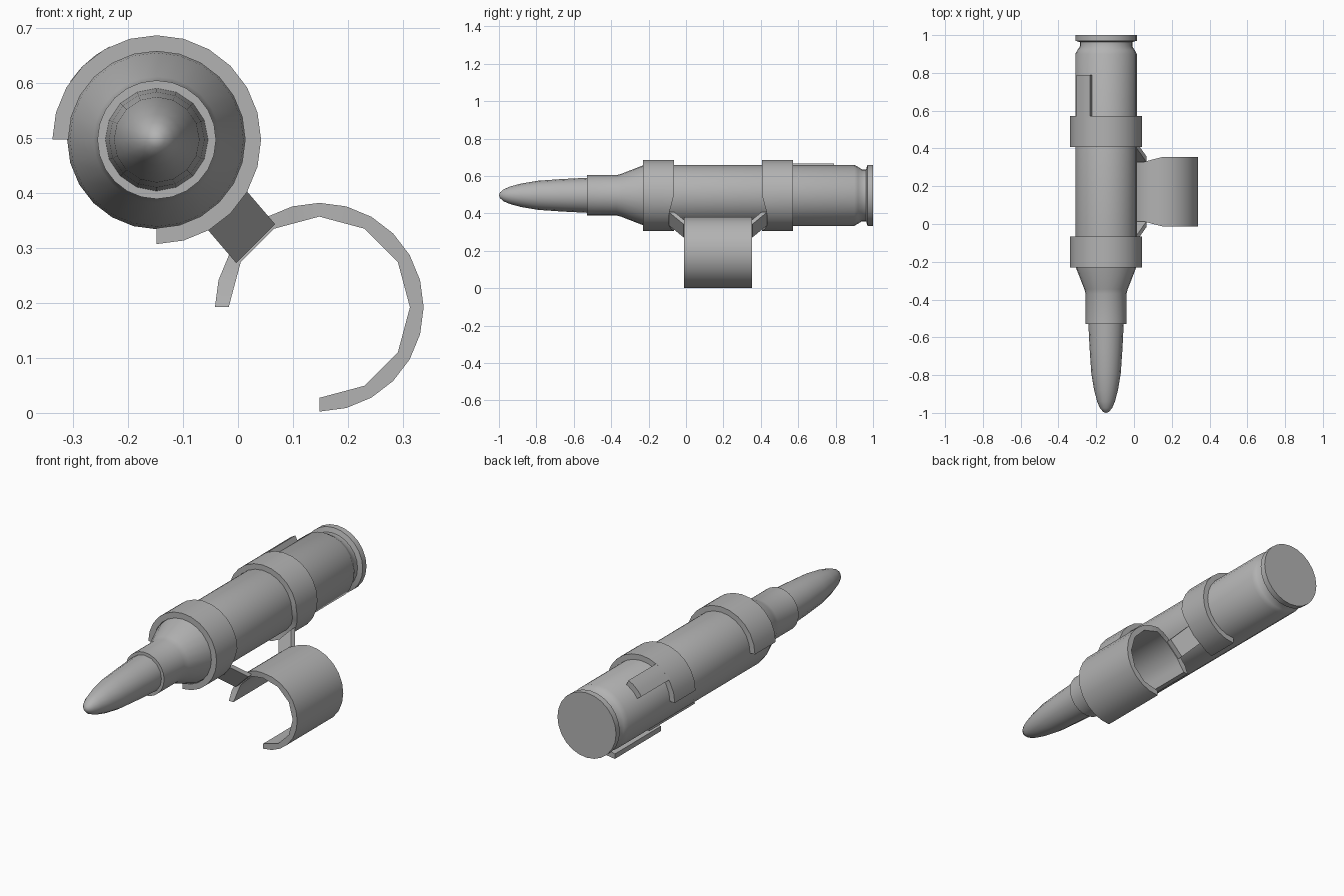
import bpy, bmesh, math
from mathutils import Vector

if "Cube" in bpy.data.objects:
    bpy.data.objects.remove(bpy.data.objects["Cube"], do_unlink=True)

grey = bpy.data.materials.new("plain grey")
grey.use_nodes = True
grey.diffuse_color = (0.45, 0.45, 0.45, 1)
grey.node_tree.nodes["Principled BSDF"].inputs["Base Color"].default_value = (0.45, 0.45, 0.45, 1)

ROUND = (-0.148, 0.497)     # axis of the cartridge (x, z)
CLIP = (0.148, 0.192)       # axis of the open clip (x, z)
MID = 0.171                 # y of the holder's middle


def finish(name, bm, angle=35):
    bmesh.ops.remove_doubles(bm, verts=bm.verts, dist=1e-5)
    bmesh.ops.recalc_face_normals(bm, faces=bm.faces)
    mesh = bpy.data.meshes.new(name)
    bm.to_mesh(mesh)
    bm.free()
    mesh.materials.append(grey)
    ob = bpy.data.objects.new(name, mesh)
    bpy.context.collection.objects.link(ob)
    bpy.ops.object.select_all(action='DESELECT')
    ob.select_set(True)
    bpy.context.view_layer.objects.active = ob
    bpy.ops.object.shade_smooth_by_angle(angle=math.radians(angle))
    return ob


def polar(axis, r, deg, y):
    a = math.radians(deg)
    return Vector((axis[0] + r * math.cos(a), y, axis[1] + r * math.sin(a)))


def lathe(name, profile, sides=24):
    """Turn a (y, radius) profile about the cartridge axis."""
    bm = bmesh.new()
    verts = [bm.verts.new((ROUND[0], y, ROUND[1] + r)) for y, r in profile]
    edges = [bm.edges.new(pair) for pair in zip(verts, verts[1:])]
    bmesh.ops.spin(bm, geom=verts + edges, cent=(ROUND[0], 0, ROUND[1]), axis=(0, 1, 0),
                   angle=math.tau, steps=sides, use_duplicate=False)
    return finish(name, bm)


def band(name, axis, angles, edges_at, inner, outer=0.19):
    """Curved plate; edges_at(angle) gives its two y limits, inner(angle) its inner radius."""
    bm = bmesh.new()
    rows = []
    for a in angles:
        y0, y1 = edges_at(a)
        rows.append([bm.verts.new(polar(axis, r, a, y))
                     for r, y in ((inner(a), y0), (outer, y0), (outer, y1), (inner(a), y1))])
    for p, q in zip(rows, rows[1:]):
        for i in range(4):
            j = (i + 1) % 4
            bm.faces.new((p[i], p[j], q[j], q[i]))
    bm.faces.new(rows[0])
    bm.faces.new(rows[-1])
    return finish(name, bm)


def taper(a, centre):
    """Narrowing of a band beside the struts."""
    return 0.025 * min(1, max(0, (45 - abs(a - centre)) / 30))


# Cartridge
lathe("bullet_tip", [(-1, 0), (-0.995, 0.015), (-0.975, 0.032), (-0.94, 0.047), (-0.88, 0.063),
                     (-0.79, 0.078), (-0.66, 0.087), (-0.52, 0.094), (-0.52, 0)], 16)
lathe("casing", [(-0.53, 0), (-0.53, 0.108), (-0.37, 0.108), (-0.345, 0.115), (-0.235, 0.158),
                 (-0.2, 0.163), (0.9, 0.163), (0.92, 0.152), (0.94, 0.139), (0.963, 0.139),
                 (0.97, 0.163), (1, 0.163), (1, 0)])

# Two rings gripping the cartridge
sweep = range(-90, 181, 15)
band("front_ring", ROUND, sweep, lambda a: (-0.23, -0.065 - taper(a, -45)), lambda a: 0.161)
band("rear_ring", ROUND, sweep, lambda a: (0.407 + taper(a, -45), 0.572), lambda a: 0.161)
band("rear_tab", ROUND, (117, 126, 136, 146), lambda a: (0.56, 0.79), lambda a: 0.161)

# Open clip below, with coarser facets inside
band("open_clip", CLIP, sweep,
     lambda a: (-0.012 + taper(a, 135), 0.354 - taper(a, 135)),
     lambda a: 0.165 * (1 if a % 30 == 0 else math.cos(math.radians(15))))

# Slanted struts joining the rings to the clip
tangent = Vector((1, 0, 1)).normalized() * 0.05
for name, side in (("front_strut", -1), ("rear_strut", 1)):
    bm = bmesh.new()
    for axis, deg, r, near, far in ((ROUND, -45, 0.178, 0.232, 0.262),
                                    (CLIP, 135, 0.164, 0.155, 0.185)):
        for d in (near, far):
            for s in (-1, 1):
                bm.verts.new(polar(axis, r, deg, MID + side * d) + tangent * s)
    bmesh.ops.convex_hull(bm, input=bm.verts)
    bmesh.ops.dissolve_limit(bm, angle_limit=0.02, verts=bm.verts, edges=bm.edges)
    finish(name, bm)
